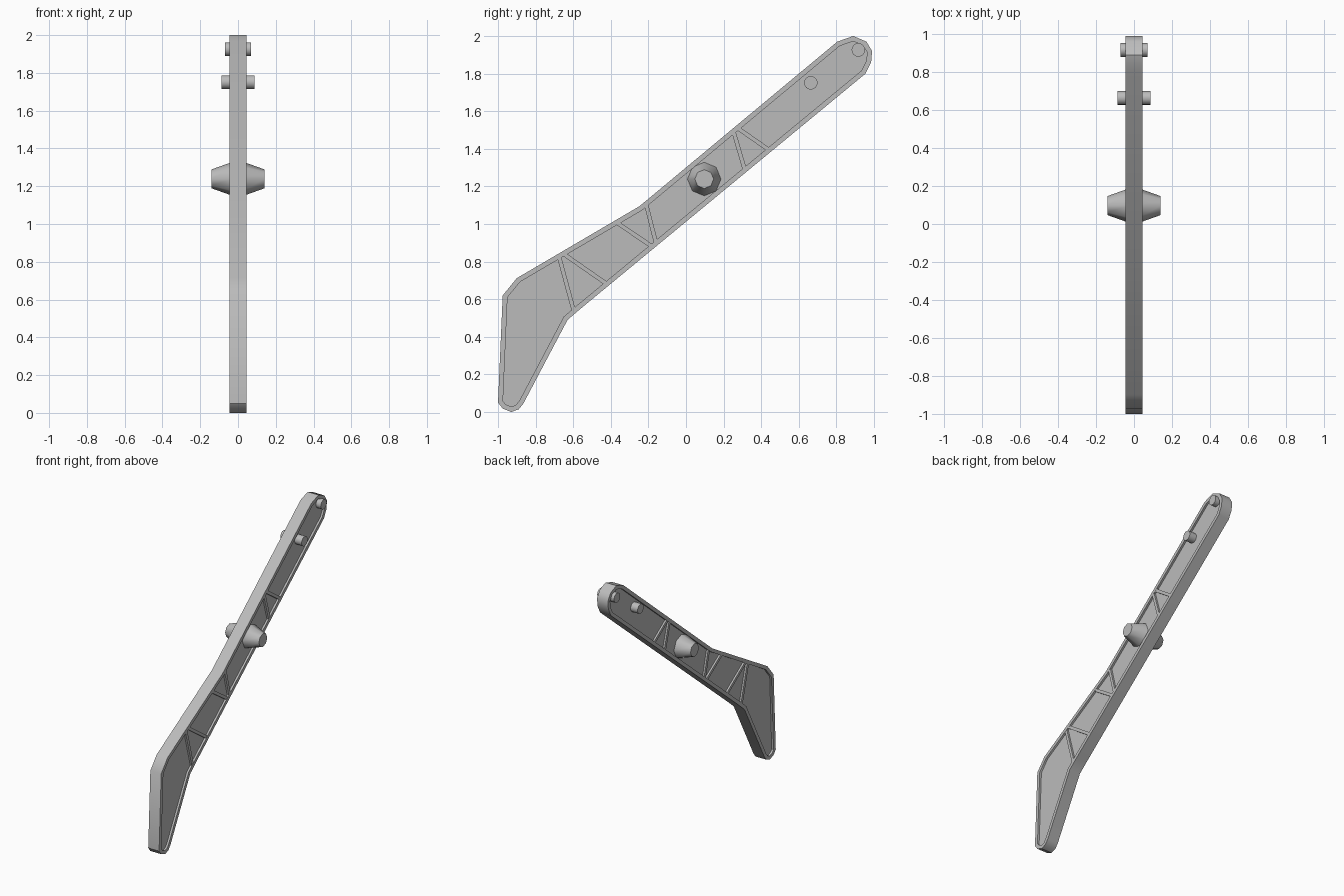
import bpy, bmesh
from math import radians, pi
from mathutils import Matrix, Vector

if "Cube" in bpy.data.objects:
    bpy.data.objects.remove(bpy.data.objects["Cube"])

HALF = 0.045      # half thickness of the arm
WEB = 0.03        # half thickness of the recessed web
RIM = 0.026       # width of the raised border

grey = bpy.data.materials.new("plain grey")
grey.use_nodes = True
grey.diffuse_color = (0.5, 0.5, 0.5, 1)
grey.node_tree.nodes["Principled BSDF"].inputs["Base Color"].default_value = (0.5, 0.5, 0.5, 1)


def finish(bm, name, angle):
    bmesh.ops.recalc_face_normals(bm, faces=bm.faces)
    mesh = bpy.data.meshes.new(name)
    bm.to_mesh(mesh)
    bm.free()
    mesh.materials.append(grey)
    obj = bpy.data.objects.new(name, mesh)
    bpy.context.collection.objects.link(obj)
    bpy.ops.object.select_all(action="DESELECT")
    obj.select_set(True)
    bpy.context.view_layer.objects.active = obj
    bpy.ops.object.shade_smooth_by_angle(angle=radians(angle))
    return obj


def prism(bm, points, half):
    """Extrude a (y, z) outline through the thickness."""
    face = bm.faces.new([bm.verts.new((-half, y, z)) for y, z in points])
    out = bmesh.ops.extrude_face_region(bm, geom=[face], use_keep_orig=True)
    verts = [v for v in out["geom"] if isinstance(v, bmesh.types.BMVert)]
    bmesh.ops.translate(bm, verts=verts, vec=(2 * half, 0, 0))
    bmesh.ops.recalc_face_normals(bm, faces=bm.faces)


# Arm: cranked outline with a recessed web on both sides
outline = [(-1.0, .05), (-.975, .018), (-.93, 0), (-.89, .014), (-.865, .045),
           (-.63, .49), (-.56, .55), (.955, 1.80), (.985, 1.86), (.99, 1.92),
           (.96, 1.97), (.89, 2.0), (.805, 1.97), (-.247, 1.095),
           (-.90, .712), (-.975, .62)]
bm = bmesh.new()
prism(bm, outline, HALF)
caps = [f for f in bm.faces if abs(f.normal.x) > 0.9]
bmesh.ops.inset_individual(bm, faces=caps, thickness=RIM, use_even_offset=True)
floors = bmesh.ops.extrude_discrete_faces(bm, faces=caps)["faces"]
for f in floors:
    for v in f.verts:
        v.co.x = WEB if v.co.x > 0 else -WEB
finish(bm, "arm", 40)

# Diagonal stiffening ribs, given by the ends of their centre lines
ribs = [((.255, 1.485), (.315, 1.28)), ((.275, 1.51), (.44, 1.395)),
        ((-.212, 1.105), (-.16, .90)), ((-.365, 1.005), (-.18, .88)),
        ((-.65, .84), (-.42, .68)), ((-.675, .825), (-.595, .53))]
for i, (a, b) in enumerate(ribs, 1):
    a, b = Vector(a), Vector(b)
    d = (b - a).normalized()
    side = Vector((-d.y, d.x)) * 0.011
    bm = bmesh.new()
    prism(bm, [a + side, b + side, b - side, a - side], HALF - 0.001)
    finish(bm, f"rib_{i}", 30)


def stub(name, y, z, base, tip, reach, sides, angle):
    """Round stub standing out on both sides of the arm."""
    bm = bmesh.new()
    start = WEB - 0.005
    for s in (1, -1):
        place = (Matrix.Translation((s * (start + reach) / 2, y, z))
                 @ Matrix.Rotation(s * pi / 2, 4, "Y"))
        bmesh.ops.create_cone(bm, cap_ends=True, segments=sides, radius1=base,
                              radius2=tip, depth=reach - start, matrix=place)
    finish(bm, name, angle)


# Pivot hub and the two pins
stub("pivot_hub", .097, 1.239, .091, .05, .14, 8, 50)
stub("middle_pin", .664, 1.751, .036, .036, .088, 16, 40)
stub("end_pin", .917, 1.926, .036, .036, .07, 16, 40)
